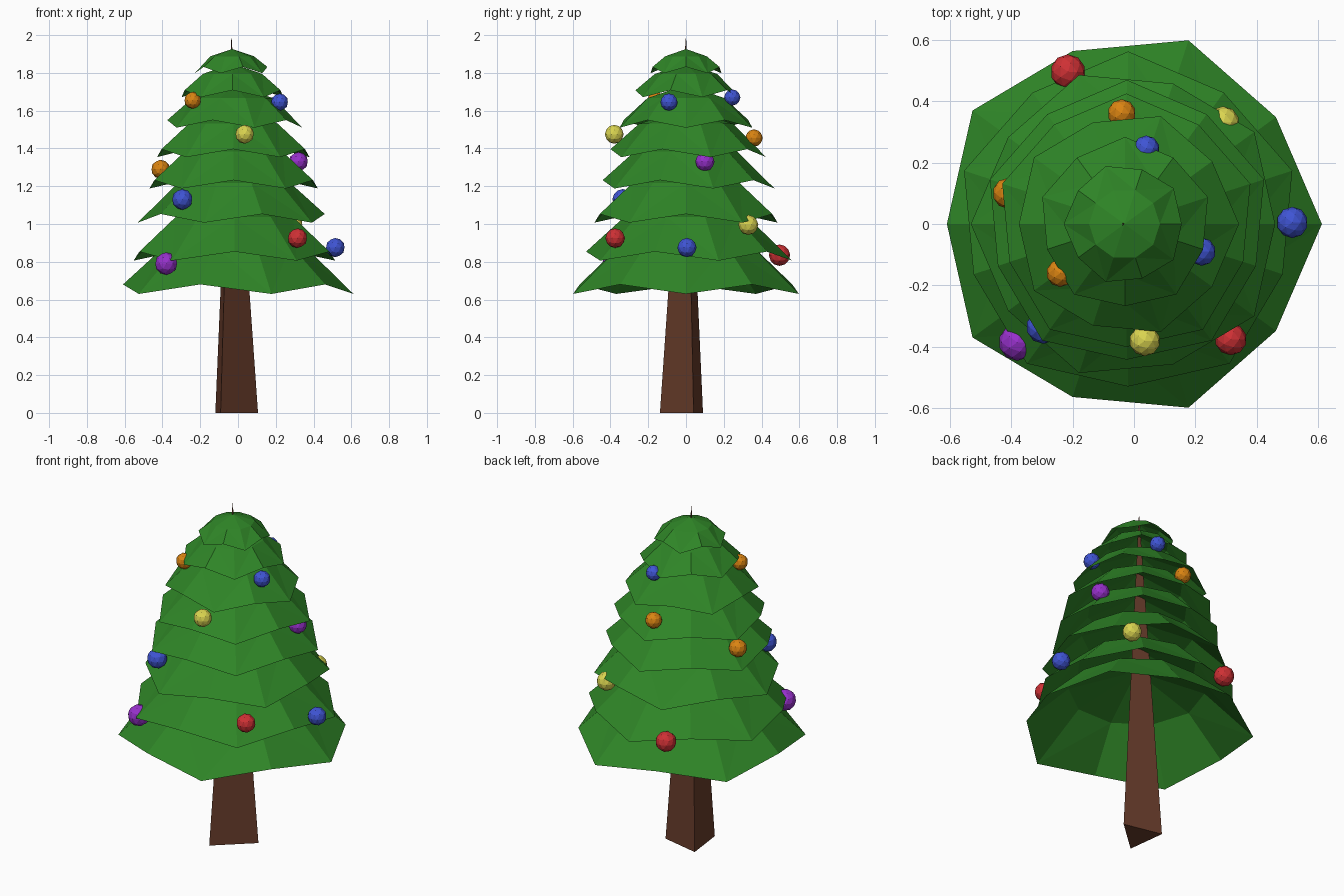
import bpy, bmesh, math
from mathutils import Matrix

if "Cube" in bpy.data.objects:
    bpy.data.objects.remove(bpy.data.objects["Cube"])


def material(name, rgb):
    m = bpy.data.materials.new(name)
    m.diffuse_color = (*rgb, 1)
    m.use_nodes = True
    m.node_tree.nodes["Principled BSDF"].inputs["Base Color"].default_value = m.diffuse_color
    return m


GREEN = material("needle green", (0.028, 0.235, 0.02))
BROWN = material("bark brown", (0.14, 0.046, 0.024))
RED = material("bauble red", (0.62, 0.03, 0.035))
ORANGE = material("bauble orange", (0.70, 0.23, 0.006))
BLUE = material("bauble blue", (0.05, 0.09, 0.66))
YELLOW = material("bauble yellow", (0.70, 0.66, 0.08))
PURPLE = material("bauble purple", (0.31, 0.03, 0.60))


def finish(bm, name, mat):
    bmesh.ops.recalc_face_normals(bm, faces=bm.faces)
    me = bpy.data.meshes.new(name)
    bm.to_mesh(me)
    bm.free()
    me.materials.append(mat)
    ob = bpy.data.objects.new(name, me)
    bpy.context.collection.objects.link(ob)


# Three-sided trunk tapering to a spike at the top
bm = bmesh.new()
base = [bm.verts.new((x, y, 0)) for x, y in ((-0.092, -0.138), (0.106, 0.04), (-0.12, 0.09))]
tip = bm.verts.new((-0.035, 0, 2.0))
bm.faces.new(base)
for i in range(3):
    bm.faces.new((base[i], base[(i + 1) % 3], tip))
finish(bm, "trunk", BROWN)


def tier(name, cx, radius, z, phase):
    """Open ten-sided dome with a zigzag rim: long low points, short high points."""
    bm = bmesh.new()
    rim, mid = [], []
    top = bm.verts.new((cx, 0, z + 0.58 * radius))
    drop = 0.013 + 0.02 * radius
    for i in range(10):
        a = math.radians(phase + 36 * i)
        s = 1 if i % 2 == 0 else -1
        r = radius * (1 + 0.03 * s)
        rim.append(bm.verts.new((cx + r * math.cos(a), r * math.sin(a), z - drop * s)))
        r = radius * 0.6
        mid.append(bm.verts.new((cx + r * math.cos(a), r * math.sin(a), z + 0.38 * radius)))
    for i in range(10):
        j = (i + 1) % 10
        bm.faces.new((mid[i], mid[j], top))
        # split each skirt panel from its low rim point
        if i % 2 == 0:
            bm.faces.new((rim[i], rim[j], mid[j]))
            bm.faces.new((rim[i], mid[j], mid[i]))
        else:
            bm.faces.new((rim[i], rim[j], mid[i]))
            bm.faces.new((rim[j], mid[j], mid[i]))
    finish(bm, name, GREEN)


# Branch tiers, bottom to top: radius, rim height, rotation
TIERS = [(0.61, 0.655, 0), (0.545, 0.83, 18), (0.495, 1.03, 36), (0.455, 1.21, 18),
         (0.412, 1.375, 18), (0.358, 1.53, 0), (0.275, 1.69, 18), (0.192, 1.815, 36)]
for i, (r, z, phase) in enumerate(TIERS):
    tier(f"branch_tier_{i + 1}", -0.017 - 0.002 * i, r, z, phase)

# Faceted baubles: colour, position, radius
BAUBLES = [
    (RED, -0.215, 0.495, 0.835, 0.057), (RED, 0.315, -0.375, 0.925, 0.052),
    (ORANGE, -0.04, 0.36, 1.455, 0.046), (ORANGE, -0.41, 0.10, 1.29, 0.05),
    (ORANGE, -0.24, -0.16, 1.655, 0.045), (BLUE, 0.04, 0.245, 1.67, 0.043),
    (BLUE, 0.22, -0.09, 1.645, 0.046), (BLUE, -0.295, -0.335, 1.13, 0.055),
    (BLUE, 0.515, 0.005, 0.875, 0.051), (YELLOW, 0.035, -0.38, 1.475, 0.05),
    (YELLOW, 0.29, 0.33, 0.995, 0.053), (PURPLE, 0.32, 0.10, 1.33, 0.051),
    (PURPLE, -0.38, -0.385, 0.79, 0.06),
]
for i, (mat, x, y, z, r) in enumerate(BAUBLES):
    bm = bmesh.new()
    bmesh.ops.create_icosphere(bm, subdivisions=2, radius=r, matrix=Matrix.Translation((x, y, z)))
    finish(bm, f"bauble_{i + 1}", mat)
